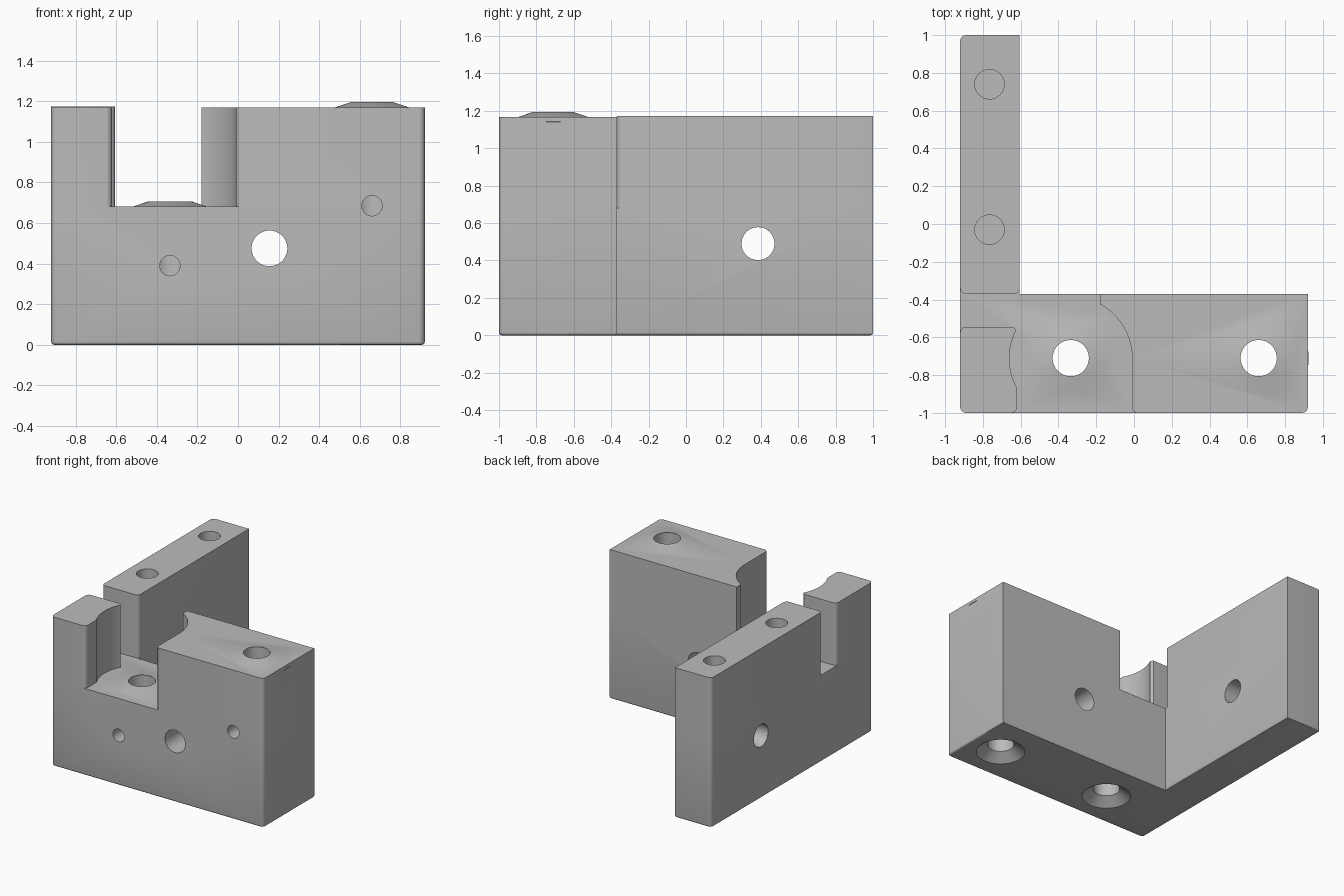
import bpy, bmesh, math
from mathutils import Vector, Matrix

if "Cube" in bpy.data.objects:
    bpy.data.objects.remove(bpy.data.objects["Cube"])

grey = bpy.data.materials.new("machined grey")
grey.use_nodes = True
grey.diffuse_color = (0.5, 0.5, 0.5, 1)
grey.node_tree.nodes["Principled BSDF"].inputs["Base Color"].default_value = (0.5, 0.5, 0.5, 1)

LEFT, RIGHT, FRONT, BACK = -0.92, 0.92, -1.0, 1.0
ARM_X, BAR_Y, FLOOR, TOP = -0.605, -0.37, 0.68, 1.168
R = 0.03
SCREW_A, SCREW_B = (-0.335, -0.71), (0.66, -0.71)


def outline(corners, steps=6):
    """Turn (x, y, radius) corners into points, rounding where radius > 0."""
    pts = []
    for i, (x, y, r) in enumerate(corners):
        p = Vector((x, y))
        if not r:
            pts.append(p)
            continue
        a = (Vector(corners[i - 1][:2]) - p).normalized()
        b = (Vector(corners[(i + 1) % len(corners)][:2]) - p).normalized()
        half = a.angle(b) / 2
        centre = p + (a + b).normalized() * r / math.sin(half)
        start = p + a * r / math.tan(half) - centre
        end = p + b * r / math.tan(half) - centre
        sweep = start.angle_signed(end)
        for k in range(steps + 1):
            pts.append(centre + Matrix.Rotation(-sweep * k / steps, 2) @ start)
    return pts


def arc(centre, radius, a0, a1, steps=20):
    angles = [math.radians(a0 + (a1 - a0) * k / steps) for k in range(steps + 1)]
    return [(centre[0] + radius * math.cos(a), centre[1] + radius * math.sin(a), 0) for a in angles]


def finish(name, bm):
    bmesh.ops.recalc_face_normals(bm, faces=bm.faces[:])
    mesh = bpy.data.meshes.new(name)
    bm.to_mesh(mesh)
    bm.free()
    mesh.materials.append(grey)
    ob = bpy.data.objects.new(name, mesh)
    bpy.context.collection.objects.link(ob)
    return ob


def prism(name, corners, z0, z1, bottom_round=0):
    bm = bmesh.new()
    face = bm.faces.new([bm.verts.new((p.x, p.y, z0)) for p in outline(corners)])
    top = bmesh.ops.extrude_face_region(bm, geom=[face], use_keep_orig=True)["geom"]
    bmesh.ops.translate(bm, vec=(0, 0, z1 - z0), verts=[g for g in top if isinstance(g, bmesh.types.BMVert)])
    bmesh.ops.recalc_face_normals(bm, faces=bm.faces[:])
    if bottom_round:
        rim = [e for e in bm.edges if all(abs(v.co.z - z0) < 1e-5 for v in e.verts)]
        bmesh.ops.bevel(bm, geom=rim, offset=bottom_round, segments=3, profile=0.5, affect='EDGES')
    return finish(name, bm)


def cone(name, start, end, r0, r1, sides=48):
    start, end = Vector(start), Vector(end)
    axis = end - start
    bm = bmesh.new()
    bmesh.ops.create_cone(bm, cap_ends=True, segments=sides, radius1=r0, radius2=r1, depth=axis.length,
                          matrix=Matrix.Translation((start + end) / 2) @ axis.to_track_quat('Z', 'Y').to_matrix().to_4x4())
    return finish(name, bm)


def combine(target, tool, operation):
    mod = target.modifiers.new("combine", 'BOOLEAN')
    mod.operation, mod.object, mod.solver = operation, tool, 'EXACT'
    bpy.context.view_layer.objects.active = target
    bpy.ops.object.modifier_apply(modifier=mod.name)
    bpy.data.objects.remove(tool)


# L-shaped base with softened lower edges
bracket = prism("angle_bracket", [
    (LEFT, FRONT, R), (RIGHT, FRONT, R), (RIGHT, BAR_Y, 0),
    (ARM_X, BAR_Y, 0), (ARM_X, BACK, 0), (LEFT, BACK, R)], 0, FLOOR, 0.015)

# Raised long arm, corner post and large block
arm = prism("arm", [(LEFT, BAR_Y, R), (ARM_X, BAR_Y, R), (ARM_X, BACK, 0), (LEFT, BACK, R)], FLOOR, 1.173)
post = prism("post", [(LEFT, FRONT, R), (-0.62, FRONT, R)] + arc(SCREW_A, 0.325, 209, 153)
             + [(-0.64, -0.545, 0), (LEFT, -0.545, R)], FLOOR, TOP)
block = prism("block", [(-0.01, FRONT, R), (RIGHT, FRONT, R), (RIGHT, BAR_Y, 0), (-0.18, BAR_Y, 0)]
              + arc(SCREW_A, 0.325, 61.5, 0), FLOOR, TOP)
for part in (arm, post, block):
    combine(bracket, part, 'UNION')

# Shallow conical bosses, through holes, countersinks and set screw holes
for (x, y), z, screw_z in ((SCREW_A, FLOOR, 0.39), (SCREW_B, TOP, 0.685)):
    combine(bracket, cone("boss", (x, y, z - 0.027), (x, y, z + 0.027), 0.265, 0.105), 'UNION')
    combine(bracket, cone("bore", (x, y, -0.1), (x, y, 1.4), 0.096, 0.096), 'DIFFERENCE')
    combine(bracket, cone("countersink", (x, y, -0.06), (x, y, 0.06), 0.255, 0.095), 'DIFFERENCE')
    combine(bracket, cone("set_screw_hole", (x, -1.1, screw_z), (x, y, screw_z), 0.05, 0.05, 32), 'DIFFERENCE')

# Cross holes through the bar and the arm
combine(bracket, cone("bar_hole", (0.155, -1.2, 0.475), (0.155, 0, 0.475), 0.088, 0.088), 'DIFFERENCE')
combine(bracket, cone("arm_hole", (-1.2, 0.385, 0.49), (-0.4, 0.385, 0.49), 0.088, 0.088), 'DIFFERENCE')

# Blind holes in the top of the arm
for y in (0.74, -0.03):
    combine(bracket, cone("arm_top_hole", (-0.765, y, 0.75), (-0.765, y, 1.4), 0.078, 0.078), 'DIFFERENCE')

bpy.ops.object.select_all(action='DESELECT')
bracket.select_set(True)
bpy.context.view_layer.objects.active = bracket
bpy.ops.object.shade_smooth_by_angle(angle=math.radians(30))
